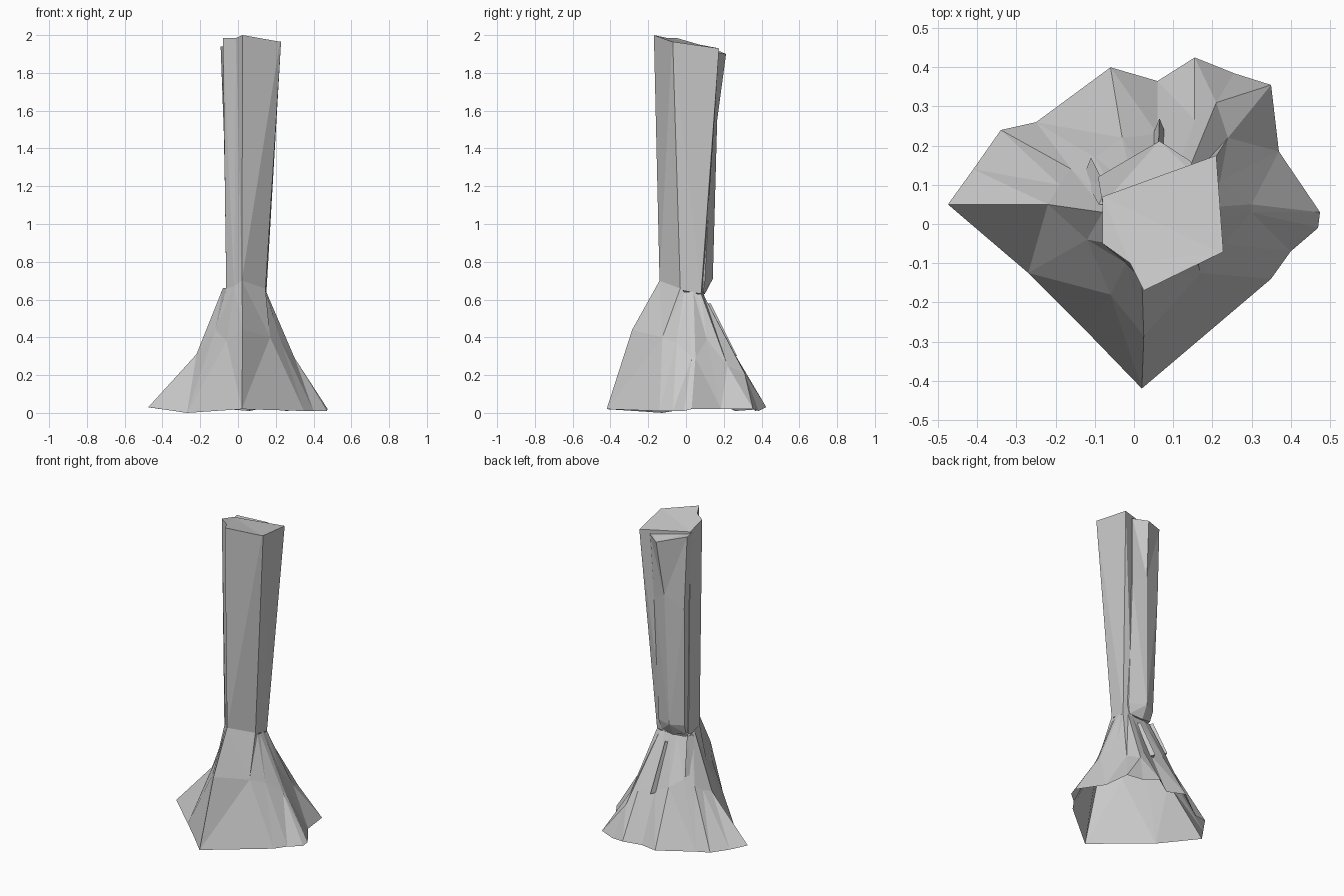
import bpy, bmesh


def loft(name, rings, cap_start=False, cap_end=False):
    """Skin a list of equal-length closed rings with flat faces."""
    bm = bmesh.new()
    vs = [[bm.verts.new(p) for p in ring] for ring in rings]
    n = len(rings[0])
    for a, b in zip(vs, vs[1:]):
        for i in range(n):
            j = (i + 1) % n
            bm.faces.new((a[i], a[j], b[j], b[i]))
    if cap_start:
        bm.faces.new(vs[0][::-1])
    if cap_end:
        bm.faces.new(vs[-1])
    bmesh.ops.triangulate(bm, faces=bm.faces[:])
    bmesh.ops.recalc_face_normals(bm, faces=bm.faces[:])
    me = bpy.data.meshes.new(name)
    bm.to_mesh(me)
    bm.free()
    ob = bpy.data.objects.new(name, me)
    bpy.context.collection.objects.link(ob)
    return ob


# Flared root base, open underneath, counter-clockwise from the front corner
ground = [(.02, -.42, .02), (.35, -.14, .01), (.40, -.07, .01), (.47, -.01, .01),
          (.475, .03, .02), (.37, .185, .02), (.35, .355, .02), (.255, .385, .01),
          (.155, .425, .03), (.06, .365, .01), (-.06, .40, .02), (-.25, .26, .01),
          (-.34, .24, .02), (-.41, .14, .02), (-.475, .05, .03), (-.27, -.125, 0),
          (-.125, -.27, .01)]
knee = [(.025, -.285, .44), (.17, -.125, .40), (.23, -.05, .37), (.30, .03, .29),
        (.30, .05, .29), (.22, .11, .39), (.24, .22, .25), (.21, .31, .21),
        (.155, .265, .30), (.06, .23, .31), (-.03, .22, .35), (-.10, .17, .40),
        (-.16, .14, .36), (-.19, .10, .33), (-.22, .05, .31), (-.12, -.04, .44),
        (-.06, -.18, .38)]
neck = [(.02, -.14, .70), (.145, -.03, .66), (.147, -.01, .64), (.15, .01, .64),
        (.15, .04, .64), (.15, .06, .63), (.15, .08, .63), (.12, .09, .63),
        (.09, .09, .63), (.05, .09, .63), (0, .09, .63), (-.05, .08, .63),
        (-.07, .06, .64), (-.08, .04, .65), (-.08, .03, .66), (-.062, -.05, .66),
        (-.02, -.10, .67)]
loft("root_base", [ground, knee, neck])

# Main trunk, twisting slightly and widening to a slanted cut top
loft("trunk", [
    [(.02, -.14, .70), (.145, -.03, .65), (.15, .08, .63), (.09, .09, .63),
     (-.06, .06, .63), (-.062, -.05, .64), (-.02, -.10, .65)],
    [(.025, -.17, 2.0), (.222, -.074, 1.965), (.228, -.07, 1.965), (.21, .175, 1.93),
     (-.08, .07, 1.95), (-.08, -.05, 1.985), (-.01, -.10, 1.985)],
], cap_start=True, cap_end=True)

# Split slab on the back of the trunk
loft("back_slab", [
    [(.12, .05, .64), (.11, .09, .64), (.02, .10, .63), (-.055, .08, .65), (-.055, .04, .64)],
    [(.13, .05, .70), (.125, .10, .70), (.02, .142, .71), (-.06, .10, .71), (-.055, .04, .70)],
    [(.14, .09, 1.5), (.13, .14, 1.5), (.04, .165, 1.55), (-.075, .125, 1.48), (-.068, .05, 1.5)],
    [(.16, .12, 1.91), (.145, .16, 1.91), (.065, .212, 1.90), (-.092, .12, 1.94), (-.08, .05, 1.94)],
], cap_start=True, cap_end=True)


# Small root spurs at the back and left
def spur(name, foot, head):
    (x, y, z), (u, v, w) = foot, head
    loft(name, [[(x - .02, y - .05, z), (x + .02, y - .05, z), (x, y, z)],
                [(u - .02, v - .04, w), (u + .02, v - .04, w), (u, v, w)]],
         cap_start=True, cap_end=True)


spur("back_spur", (.065, .27, .30), (.06, .13, .58))
spur("left_spur", (-.11, .17, .42), (-.07, .09, .64))
